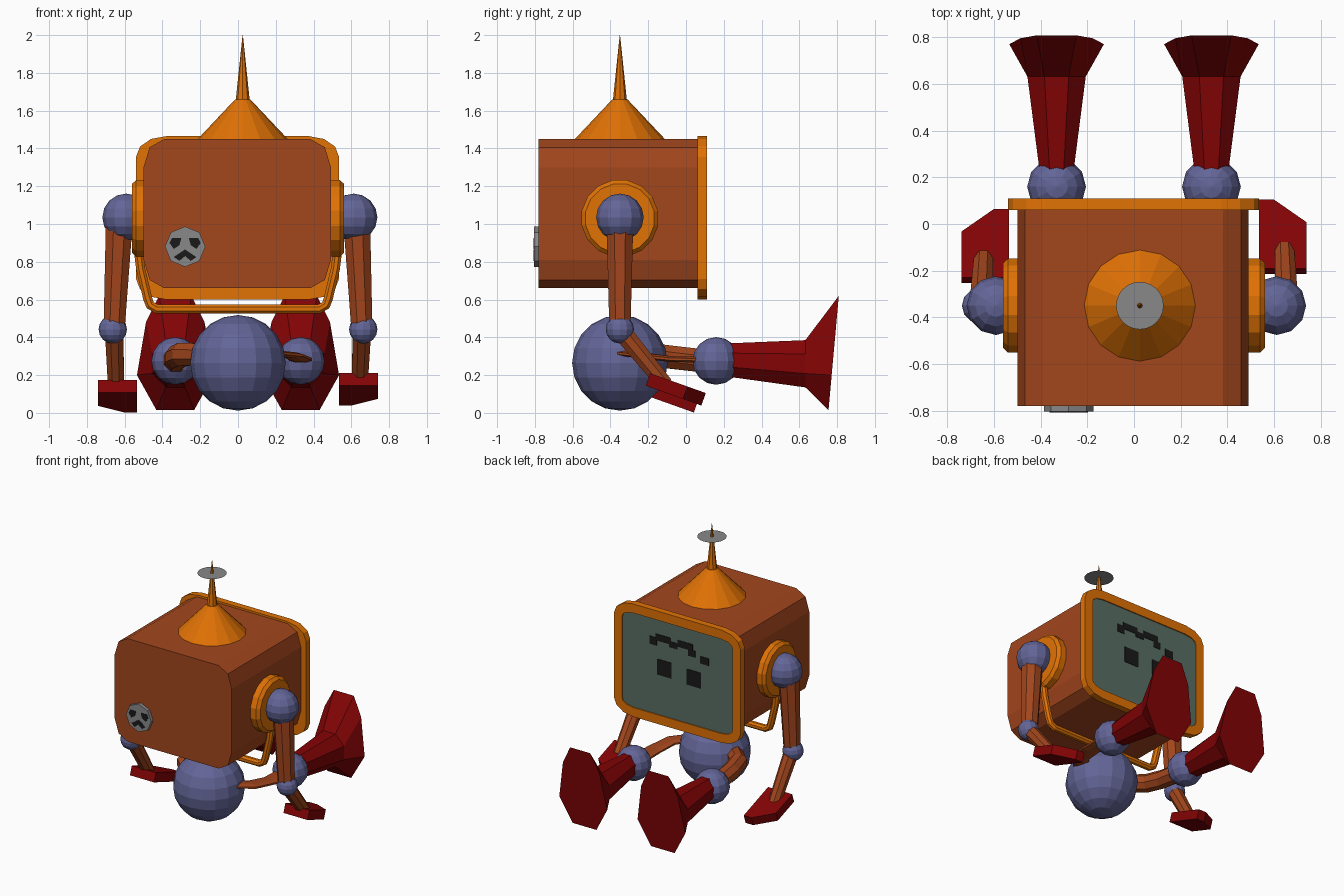
import bpy, bmesh, math
from mathutils import Vector, Matrix

if "Cube" in bpy.data.objects:
    bpy.data.objects.remove(bpy.data.objects["Cube"])


def mat(name, r, g, b):
    m = bpy.data.materials.new(name)
    m.diffuse_color = (r, g, b, 1)
    m.use_nodes = True
    m.node_tree.nodes["Principled BSDF"].inputs["Base Color"].default_value = m.diffuse_color
    return m


BROWN = mat("rust brown", 0.36, 0.061, 0.012)
ORANGE = mat("orange", 0.75, 0.168, 0.0015)
BLUE = mat("slate blue", 0.125, 0.13, 0.31)
RED = mat("dark red", 0.225, 0.001, 0.0015)
GREY = mat("grey", 0.25, 0.25, 0.25)
SCREEN = mat("screen green", 0.10, 0.155, 0.13)
BLACK = mat("black", 0.01, 0.01, 0.01)


def finish(name, bm, *mats):
    bmesh.ops.recalc_face_normals(bm, faces=bm.faces)
    me = bpy.data.meshes.new(name)
    bm.to_mesh(me)
    bm.free()
    for m in mats:
        me.materials.append(m)
    ob = bpy.data.objects.new(name, me)
    bpy.context.collection.objects.link(ob)
    return ob


def loft(name, rings, *mats):
    """Skin equal-length rings and cap both ends."""
    bm = bmesh.new()
    vs = [[bm.verts.new(p) for p in r] for r in rings]
    n = len(vs[0])
    for a, b in zip(vs, vs[1:]):
        for i in range(n):
            j = (i + 1) % n
            bm.faces.new((a[i], a[j], b[j], b[i]))
    bm.faces.new(vs[0])
    if len(vs) > 1:
        bm.faces.new(vs[-1])
    return finish(name, bm, *mats)


def tube(name, path, radii, m, sides=8, ref=(0, 1, 0), flat=1.0):
    """Sweep a (possibly flattened) circle along a path."""
    path = [Vector(p) for p in path]
    rings = []
    for i, p in enumerate(path):
        a = (p - path[max(i - 1, 0)]).normalized()
        b = (path[min(i + 1, len(path) - 1)] - p).normalized()
        t = (a + b).normalized()
        u = Vector(ref).cross(t).normalized()
        v = t.cross(u)
        r = radii[i]
        angs = [2 * math.pi * (k + 0.5) / sides for k in range(sides)]
        rings.append([p + u * r * math.cos(a) + v * r * flat * math.sin(a) for a in angs])
    return loft(name, rings, m)


def ball(name, c, r, m, seg=12, rows=8):
    bm = bmesh.new()
    bmesh.ops.create_uvsphere(bm, u_segments=seg, v_segments=rows, radius=r,
                              matrix=Matrix.Translation(c))
    return finish(name, bm, m)


def rounded(x0, x1, z0, z1, rx, rz, seg):
    pts = []
    corners = ((x1 - rx, z1 - rz), (x0 + rx, z1 - rz), (x0 + rx, z0 + rz), (x1 - rx, z0 + rz))
    for q, (cx, cz) in enumerate(corners):
        for k in range(seg + 1):
            a = math.pi / 2 * (q + k / seg)
            pts.append((cx + rx * math.cos(a), cz + rz * math.sin(a)))
    return pts


def slab(name, pts, y0, y1, *mats):
    """Extrude an xz outline along y."""
    return loft(name, [[(x, y, z) for x, z in pts] for y in (y0, y1)], *mats)


def rect(cx, cz, w, h):
    return [(cx - w / 2, cz - h / 2), (cx + w / 2, cz - h / 2),
            (cx + w / 2, cz + h / 2), (cx - w / 2, cz + h / 2)]


# Cabinet
slab("cabinet", rounded(-0.5, 0.492, 0.66, 1.45, 0.11, 0.15, 2), -0.78, 0.07, BROWN)

# Screen surround with the screen inset into it
frame = slab("screen_frame", rounded(-0.54, 0.535, 0.60, 1.465, 0.16, 0.11, 3),
             0.06, 0.11, ORANGE, SCREEN)
bm = bmesh.new()
bm.from_mesh(frame.data)
front = max(bm.faces, key=lambda f: f.calc_center_median().y)
bmesh.ops.inset_region(bm, faces=[front], thickness=0.07)
inner = bmesh.ops.extrude_face_region(bm, geom=[front])
face = [g for g in inner["geom"] if isinstance(g, bmesh.types.BMFace)][0]
bmesh.ops.translate(bm, verts=list(face.verts), vec=(0, -0.008, 0))
face.material_index = 1
if front.is_valid:
    bmesh.ops.delete(bm, geom=[front], context='FACES_ONLY')
bm.to_mesh(frame.data)
bm.free()

# Block marks on the screen
marks = [(0.11, 1.035, 0.12, 0.12), (-0.14, 1.025, 0.12, 0.12),
         (0.205, 1.225, 0.06, 0.06), (0.12, 1.26, 0.13, 0.05), (0.035, 1.235, 0.07, 0.045),
         (-0.065, 1.26, 0.13, 0.05), (-0.12, 1.215, 0.06, 0.05), (-0.23, 1.185, 0.07, 0.055)]
for i, m in enumerate(marks):
    slab(f"screen_mark_{i}", rect(*m), 0.1, 0.106, BLACK)

# Round socket plate on the cabinet, with three dark openings
BX, BZ = -0.28, 0.88
slab("socket_plate", [(BX + 0.107 * math.cos(k * math.pi / 4), BZ + 0.107 * math.sin(k * math.pi / 4))
                      for k in range(8)], -0.805, -0.775, GREY)
for s in (-1, 1):
    pts = [(0.02, 0.045), (0.07, 0.045), (0.083, 0.02), (0.06, -0.012), (0.03, 0.008)]
    slab(f"socket_hole_{s}", [(BX + s * x, BZ + z) for x, z in pts], -0.808, -0.8, BLACK)
pts = [(0, -0.015), (0.06, -0.055), (0.03, -0.075), (0, -0.05), (-0.03, -0.075), (-0.06, -0.055)]
slab("socket_slot", [(BX + x, BZ + z) for x, z in pts], -0.808, -0.8, BLACK)

# Roof cone, spike and small dish
CX, CY = 0.025, -0.35


def circle(r, z, n=16):
    return [(CX + r * math.cos(2 * math.pi * k / n), CY + r * math.sin(2 * math.pi * k / n), z)
            for k in range(n)]


loft("roof_cone", [circle(0.243, 1.445), circle(0.04, 1.66)], ORANGE)
loft("antenna_spike", [circle(0.037, 1.655, 8), circle(0.001, 2.0, 8)], ORANGE)
loft("antenna_dish", [circle(0.102, 1.9, 24)], GREY)

# Hip ball and the yoke tube that carries the cabinet
ball("hip_ball", (0, -0.35, 0.265), 0.253, BLUE, 16, 10)
half = [(0.53, 0.88), (0.515, 0.76), (0.478, 0.605), (0.465, 0.57), (0.43, 0.55)]
yoke = [(-x, -0.35, z) for x, z in half] + [(x, -0.35, z) for x, z in reversed(half)]
tube("yoke_tube", yoke, [0.026] * len(yoke), ORANGE)

for s, side in ((-1, "left"), (1, "right")):
    o = 0.01 * (s > 0)
    # Shoulder disc with a chamfered rim
    tube(f"{side}_shoulder_disc",
         [(s * x, -0.35, 1.03) for x in (0.485, 0.54, 0.562)], (0.206, 0.206, 0.185),
         ORANGE, 16, (0, 0, 1))
    # Arm
    ball(f"{side}_shoulder_ball", (s * (0.592 + o * 2), -0.35, 1.035), 0.126, BLUE)
    tube(f"{side}_upper_arm", [(s * 0.63, -0.35, 0.98), (s * 0.655, -0.35, 0.46)],
         (0.076, 0.061), BROWN)
    ball(f"{side}_elbow_ball", (s * 0.663, -0.35, 0.442), 0.075, BLUE)
    dy, dz = (0, 0) if s > 0 else (-0.04, -0.037)
    tube(f"{side}_forearm", [(s * 0.655, -0.34, 0.43), (s * 0.645, -0.11 + dy, 0.15 + dz)],
         (0.053, 0.045), BROWN, 8, (1, 0, 0))
    # Hand: outline in its own plane, tilted down toward the fingers
    outline = [(0.535, 0), (0.535, 0.313), (0.60, 0.313), (0.74, 0.21), (0.74, 0)]
    tilt = Matrix.Translation((0, -0.19 + dy, 0.21 + dz)) @ Matrix.Rotation(-0.342, 4, 'X')
    loft(f"{side}_hand", [[tilt @ Vector((s * x, y, z)) for x, y in outline]
                          for z in (0, -0.07)], RED)
    # Thigh: one is a round tube, the other a flattened strap
    if s < 0:
        thigh = [(0.333, 0.14, 0.27), (0.325, -0.08, 0.295), (0.295, -0.21, 0.31), (0.18, -0.32, 0.31)]
        flat = 1.0
    else:
        thigh = [(0.333, 0.14, 0.28), (0.33, -0.08, 0.285), (0.29, -0.24, 0.305), (0.16, -0.36, 0.32)]
        flat = 0.25
    tube(f"{side}_thigh", [(s * x, y, z) for x, y, z in thigh],
         (0.066, 0.066, 0.066, 0.062), BROWN, 8, (0, 0, 1), flat)
    # Knee, shin and flared foot
    KX = s * 0.332
    ball(f"{side}_knee_ball", (KX, 0.16, 0.275), 0.126, BLUE)
    sole = [(0.085, 0.62), (0.155, 0.48), (0.203, 0.2), (0.1, 0.015)]
    sole += [(-x, z) for x, z in reversed(sole)]
    rings = []
    for y, rx, rz, cz in ((0.22, 0.072, 0.088, 0.28), (0.632, 0.125, 0.125, 0.26)):
        angs = [math.pi * (3 - 2 * k) / 8 for k in range(8)]
        rings.append([(KX + rx * math.cos(a) / 0.924, y, cz + rz * math.sin(a) / 0.924) for a in angs])
    rings.append([(KX + x, 0.755 + (z - 0.02) * 0.09, z) for x, z in sole])
    loft(f"{side}_shin_and_foot", rings, RED)
